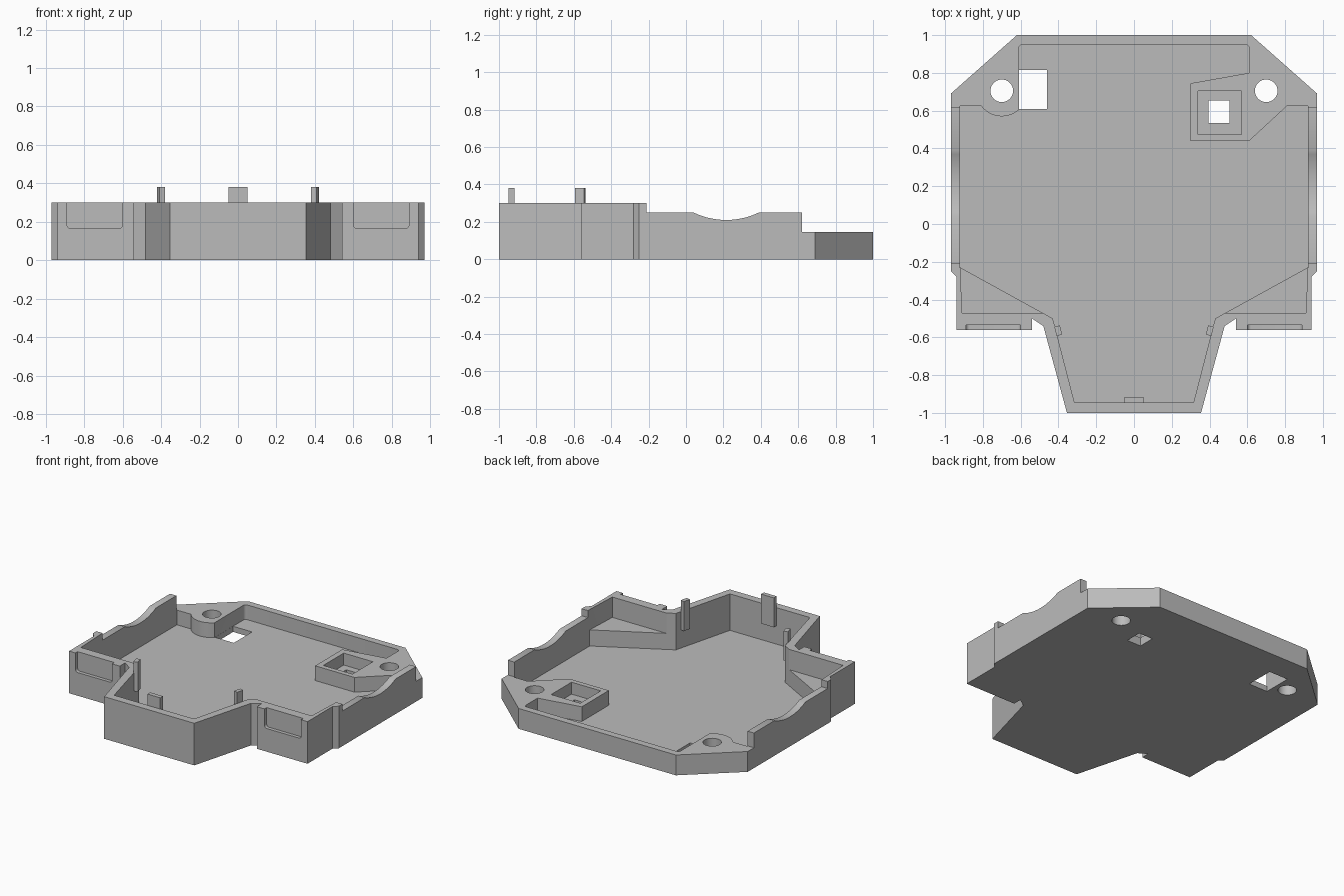
import bpy, bmesh, math
from mathutils import Matrix, Vector

old = bpy.data.objects.get("Cube")
if old:
    bpy.data.objects.remove(old, do_unlink=True)

grey = bpy.data.materials.new("plain grey")
grey.use_nodes = True
colour = (0.5, 0.5, 0.5, 1)
grey.diffuse_color = colour
grey.node_tree.nodes["Principled BSDF"].inputs["Base Color"].default_value = colour

FLOOR, RIM, SIDE, BACK = 0.04, 0.30, 0.25, 0.145
TOP = 0.6


def prism(name, points, low, high, axis="z"):
    """Extrude a 2D outline along z, along x (points are y, z) or along y (points are x, z)."""
    place = {"z": lambda a, b, h: (a, b, h),
             "x": lambda a, b, h: (h, a, b),
             "y": lambda a, b, h: (a, h, b)}[axis]
    bm = bmesh.new()
    base = bm.faces.new([bm.verts.new(place(a, b, low)) for a, b in points])
    grown = bmesh.ops.extrude_face_region(bm, geom=[base])
    verts = [v for v in grown["geom"] if isinstance(v, bmesh.types.BMVert)]
    bmesh.ops.translate(bm, verts=verts, vec=Vector(place(0, 0, high - low)))
    bmesh.ops.recalc_face_normals(bm, faces=bm.faces)
    mesh = bpy.data.meshes.new(name)
    bm.to_mesh(mesh)
    bm.free()
    mesh.materials.append(grey)
    obj = bpy.data.objects.new(name, mesh)
    bpy.context.collection.objects.link(obj)
    return obj


def rect(x0, x1, y0, y1):
    return [(x0, y0), (x1, y0), (x1, y1), (x0, y1)]


def arc(cx, cy, r, start, end, steps):
    angles = [math.radians(start + (end - start) * i / steps) for i in range(steps + 1)]
    return [(cx + r * math.cos(a), cy + r * math.sin(a)) for a in angles]


def flip(points):
    return [(-x, y) for x, y in reversed(points)]


def cut(points, low, high, axis="z"):
    """Subtract an extruded outline from the tray."""
    cutter = prism("cutter", points, low, high, axis)
    cutter.hide_render = True
    mod = tray.modifiers.new("cut", "BOOLEAN")
    mod.operation = "DIFFERENCE"
    mod.solver = "EXACT"
    mod.object = cutter
    bpy.ops.object.select_all(action="DESELECT")
    tray.select_set(True)
    bpy.context.view_layer.objects.active = tray
    bpy.ops.object.modifier_apply(modifier=mod.name)
    bpy.data.objects.remove(cutter, do_unlink=True)


# Solid body from a mirrored half outline
half = [(0.355, -1), (0.48, -0.54), (0.54, -0.50), (0.54, -0.56), (0.94, -0.56),
        (0.94, -0.28), (0.97, -0.25), (0.97, 0.69), (0.62, 1)]
tray = prism("tray", half + flip(half), 0, RIM)

# Main cavity, leaving the mounting bosses in the back corners
front = [(0.315, -0.945), (0.43, -0.50), (0.92, -0.23)]
right_boss = [(0.92, 0.625), (0.81, 0.625), (0.61, 0.44), (0.30, 0.44),
              (0.30, 0.745), (0.61, 0.80)]
back = arc(0.59, 0.93, 0.02, 0, 90, 4)
left_boss = arc(-0.70, 0.705, 0.135, 312, 216, 16) + [(-0.92, 0.625)]
cut(front + right_boss + back + flip(back) + left_boss + flip(front), FLOOR, TOP)

# Lower rims: sides, back and boss tops
cut(rect(-1.2, 1.2, -0.21, 1.2), SIDE, TOP)
cut(rect(-1.2, 1.2, 0.62, 1.2), BACK, TOP)
cut(rect(-0.92, 0.92, 0.3, 0.7), BACK, TOP)

# Finger scoop across both side walls
cut(arc(0.215, 0.613, 0.403, 0, 360, 96)[:-1], -1.2, 1.2, "x")

# Front corner shelves and outer latch recesses
shelf = [(0.92, -0.23), (0.80, -0.18), (0.40, -0.38), (0.43, -0.47), (0.91, -0.47)]
recess = ([(0.60, TOP)] + arc(0.62, 0.185, 0.02, 180, 270, 5)
          + arc(0.87, 0.185, 0.02, 270, 360, 5) + [(0.89, TOP)])
for mirror in (lambda p: p, flip):
    cut(mirror(shelf), 0.155, TOP)
    cut(mirror(recess), -0.7, -0.535, "y")
    cut(mirror(arc(0.70, 0.705, 0.06, 0, 360, 40)[:-1]), -0.1, TOP)

# Square socket in the right boss and the floor windows
cut(rect(0.34, 0.57, 0.475, 0.705), 0.06, TOP)
cut(rect(0.395, 0.505, 0.535, 0.655), -0.1, TOP)
cut(rect(-0.609, -0.46, 0.61, 0.815), -0.1, FLOOR + 0.06)

bpy.ops.object.shade_smooth_by_angle(angle=math.radians(25))

# Upright clips inside the front bay
prism("front_clip", rect(-0.05, 0.05, -0.948, -0.917), 0.17, 0.38)
for name, side in (("left_clip", 1), ("right_clip", -1)):
    clip = prism(name, rect(-0.015, 0.015, -0.025, 0.025), 0.17, 0.38)
    clip.data.transform(Matrix.Translation((0.401 * side, -0.565, 0))
                        @ Matrix.Rotation(-0.253 * side, 4, "Z"))
